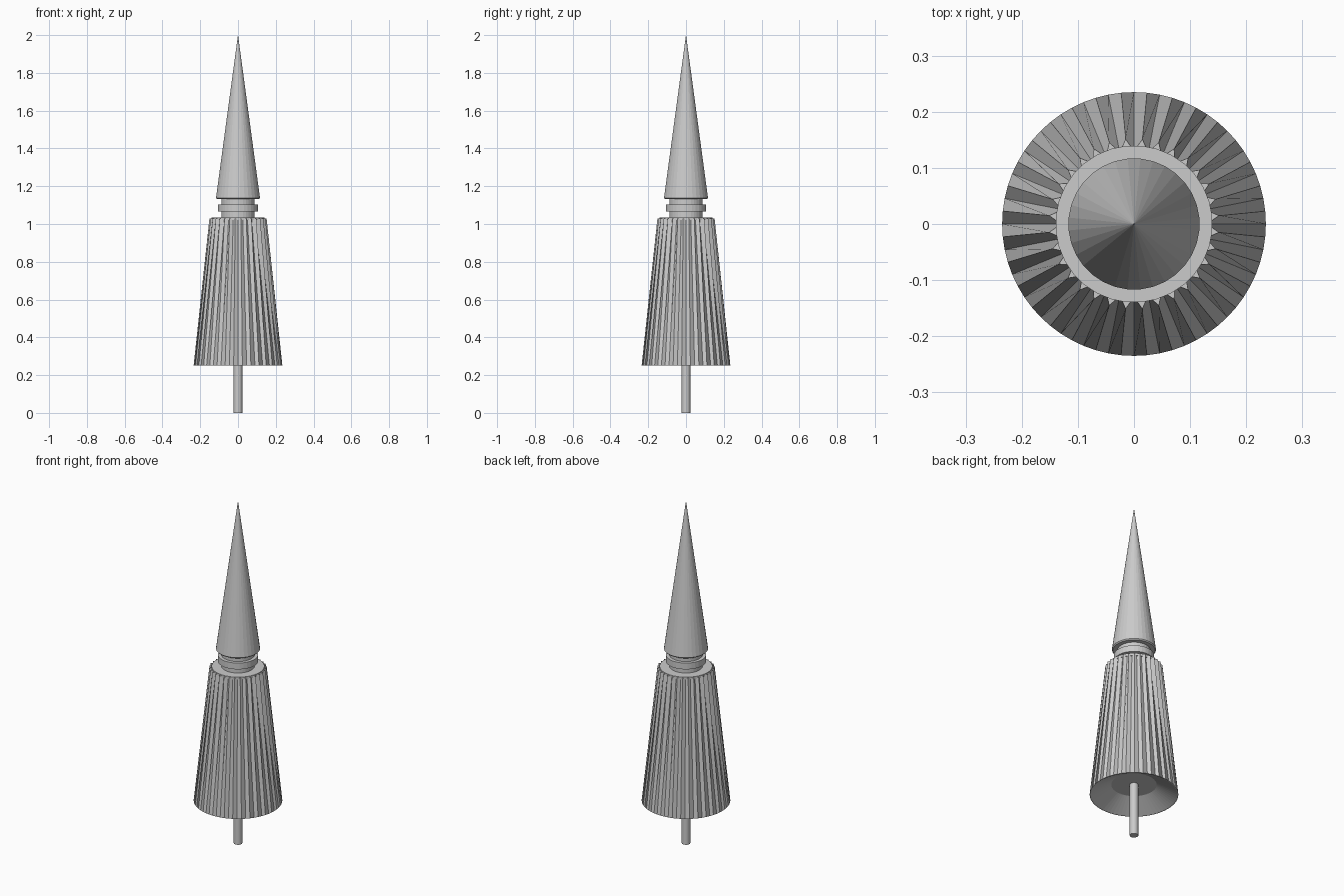
import bpy, math

if "Cube" in bpy.data.objects:
    bpy.data.objects.remove(bpy.data.objects["Cube"])

def loft(name, rings, n, phase=0.0, smooth=False):
    """Rings are (z, even radius, odd radius); closed by caps at both ends."""
    verts, faces = [], []
    for z, ra, rb in rings:
        for i in range(n):
            a = 2 * math.pi * i / n + phase
            r = rb if i % 2 else ra
            verts.append((r * math.cos(a), r * math.sin(a), z))
    for k in range(len(rings) - 1):
        for i in range(n):
            j = (i + 1) % n
            faces.append((k*n + i, k*n + j, (k+1)*n + j, (k+1)*n + i))
    faces.append(tuple(reversed(range(n))))
    faces.append(tuple(range((len(rings)-1)*n, len(rings)*n)))
    me = bpy.data.meshes.new(name)
    me.from_pydata(verts, [], faces)
    ob = bpy.data.objects.new(name, me)
    bpy.context.collection.objects.link(ob)
    if smooth:
        bpy.ops.object.select_all(action='DESELECT')
        ob.select_set(True)
        bpy.context.view_layer.objects.active = ob
        bpy.ops.object.shade_smooth_by_angle(angle=math.radians(30))
    return ob

def lathe(name, profile, n=32, smooth=False):
    return loft(name, [(z, r, r) for r, z in profile], n, math.pi / n, smooth)

# central pole
lathe("pole", [(0.023, 0), (0.023, 0.32)], 16, smooth=True)

# pleated skirt: round hem fading into deep pleats, with a recessed underside
N = 64
loft("pleated_skirt", [(0.31, 0.12, 0.12), (0.25, 0.229, 0.229),
                       (0.25, 0.235, 0.235), (1.03, 0.152, 0.130)],
     N, math.pi / 32)

# round lid on the skirt
lathe("skirt_lid", [(0.14, 1.02), (0.14, 1.035)])

# neck with collar
lathe("neck", [(0.088, 1.03), (0.088, 1.065), (0.107, 1.065),
               (0.107, 1.102), (0.088, 1.102), (0.088, 1.14)])

# pointed top
lathe("pointed_top", [(0.112, 1.132), (0.117, 1.138), (0.0005, 1.998)])
